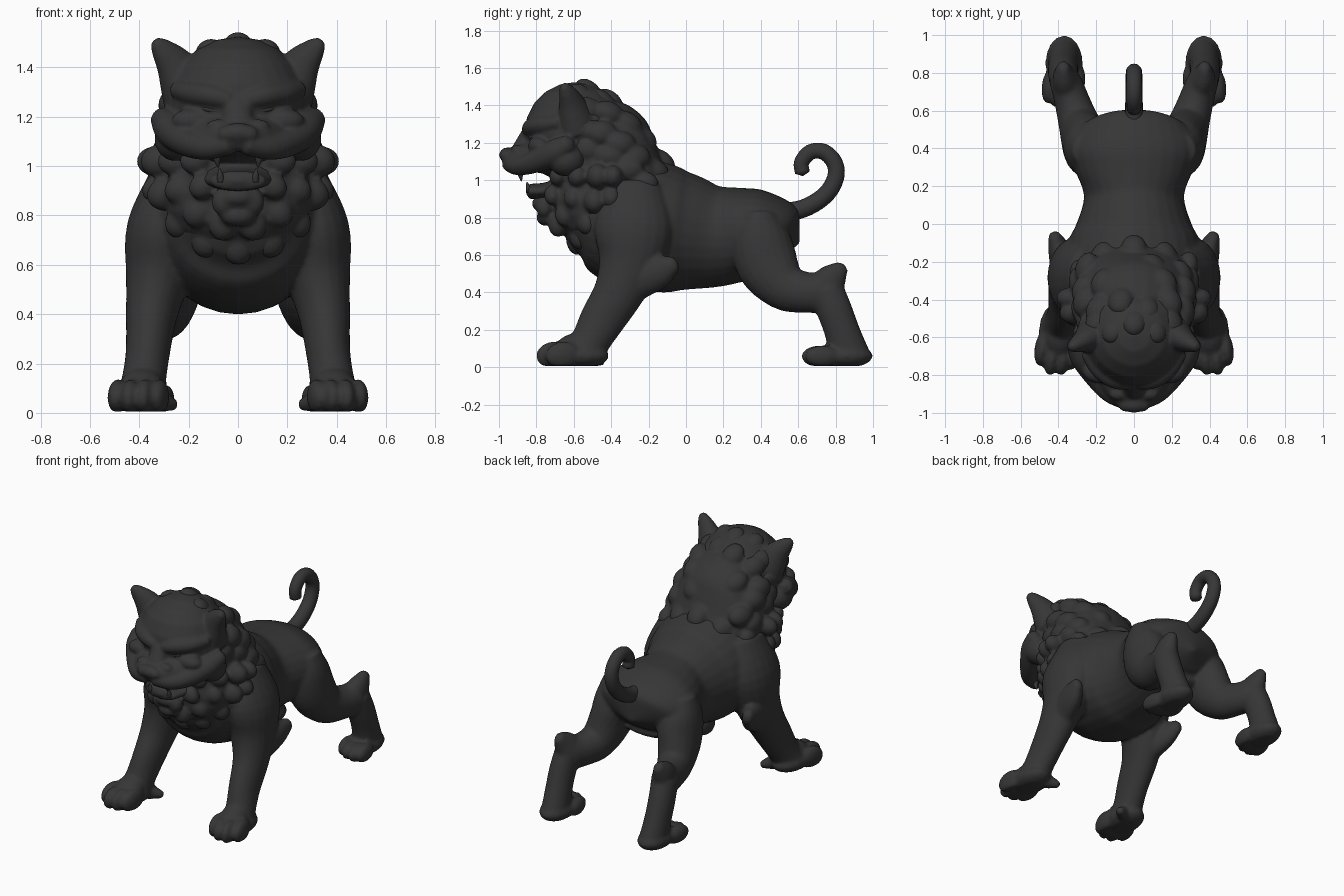
import bpy, bmesh, math
from mathutils import Vector, Matrix, Euler

stone = bpy.data.materials.new("dark_stone")
stone.diffuse_color = (0.037, 0.037, 0.037, 1)


def blob(bm, loc, size, rot=(0, 0, 0), seg=16):
    m = Matrix.LocRotScale(Vector(loc), Euler(rot), Vector(size))
    bmesh.ops.create_uvsphere(bm, u_segments=seg, v_segments=10, radius=1, matrix=m)


def loft(bm, secs, s=1, steps=4, n=20):
    """Smooth tube through (x, y, z, width, depth) sections; s=-1 mirrors it."""
    k = [Vector((q[0] * s, *q[1:])) for q in secs]
    k = [2 * k[0] - k[1]] + k + [2 * k[-1] - k[-2]]
    pts = []
    for i in range(1, len(k) - 2):
        a, b, c, d = k[i - 1:i + 3]
        for j in range(steps):
            t = j / steps
            pts.append(0.5 * (2 * b + (c - a) * t + (2 * a - 5 * b + 4 * c - d) * t * t
                              + (3 * b - a - 3 * c + d) * t ** 3))
    pts.append(k[-2])
    pos = [Vector(p[:3]) for p in pts]
    whole = (pos[-1] - pos[0]).normalized()
    ref = Vector((0, 0, 1)) if abs(whole.x) > 0.5 else Vector((1, 0, 0))
    rings = []
    for i, p in enumerate(pts):
        tan = (pos[min(i + 1, len(pos) - 1)] - pos[max(i - 1, 0)]).normalized()
        u = (ref - tan * ref.dot(tan)).normalized()
        v = tan.cross(u)
        rings.append([bm.verts.new(pos[i] + u * p[3] * math.cos(a) + v * p[4] * math.sin(a))
                      for a in (2 * math.pi * j / n for j in range(n))])
        if i in (0, len(pts) - 1):
            tip = bm.verts.new(pos[i] + tan * (-0.5 if i == 0 else 0.5) * min(p[3], p[4]))
            for j in range(n):
                bm.faces.new((rings[-1][j], rings[-1][(j + 1) % n], tip))
    for r0, r1 in zip(rings, rings[1:]):
        for j in range(n):
            bm.faces.new((r0[j], r0[(j + 1) % n], r1[(j + 1) % n], r1[j]))


def finish(bm, name, voxel=0, smooth=3):
    """Make the object; a voxel size fuses its overlapping pieces."""
    for v in bm.verts:
        v.co.z = max(v.co.z, 0.005)
    bmesh.ops.recalc_face_normals(bm, faces=bm.faces)
    for f in bm.faces:
        f.smooth = True
    me = bpy.data.meshes.new(name)
    bm.to_mesh(me)
    bm.free()
    me.materials.append(stone)
    ob = bpy.data.objects.new(name, me)
    bpy.context.collection.objects.link(ob)
    if voxel:
        r = ob.modifiers.new("fuse", 'REMESH')
        r.mode, r.voxel_size, r.use_smooth_shade = 'VOXEL', voxel, True
        m = ob.modifiers.new("soften", 'SMOOTH')
        m.factor, m.iterations = 0.5, smooth
    return ob


# torso and legs
bm = bmesh.new()
loft(bm, [(0, y, z, w, h) for y, z, w, h in (
    (-.62, .82, .20, .18), (-.50, .82, .30, .29), (-.30, .78, .37, .355), (-.10, .735, .35, .34),
    (0, .72, .305, .315), (.15, .70, .265, .275), (.30, .71, .32, .25),
    (.40, .715, .345, .235), (.50, .71, .30, .19), (.55, .69, .20, .13))], n=28)
for s in (1, -1):
    # front leg, elbow tuft, paw and dewclaw
    loft(bm, [(.25, -.28, .97, .10, .15), (.31, -.28, .75, .14, .21), (.325, -.30, .56, .13, .17),
              (.35, -.36, .40, .105, .135), (.365, -.45, .25, .09, .12),
              (.38, -.51, .14, .09, .105), (.39, -.55, .07, .10, .11)], s)
    loft(bm, [(.36, -.26, .47, .08, .11), (.395, -.14, .515, .06, .09), (.425, -.055, .555, .03, .04)], s)
    blob(bm, (.395 * s, -.57, .06), (.11, .16, .065))
    blob(bm, (.39 * s, -.60, .10), (.09, .12, .08), (.35, 0, s * .15))
    for x, y in ((.32, -.68), (.375, -.71), (.435, -.71), (.487, -.66)):
        blob(bm, (x * s, y, .065), (.04, .095, .072), (.12, 0, s * .15))
    loft(bm, [(.32, -.49, .05, .05, .045), (.255, -.45, .03, .022, .025)], s)
    # hind leg: thigh and shank, lower leg, hock tuft, foot
    loft(bm, [(.20, .39, .80, .13, .11), (.23, .40, .68, .14, .16), (.26, .44, .54, .125, .165),
              (.29, .53, .43, .11, .13), (.325, .64, .40, .095, .11), (.36, .75, .40, .085, .11)], s)
    loft(bm, [(.365, .75, .41, .08, .095), (.375, .795, .30, .08, .095), (.375, .835, .19, .08, .095),
              (.37, .87, .07, .085, .11)], s)
    loft(bm, [(.355, .74, .42, .08, .10), (.37, .785, .48, .06, .08), (.375, .84, .54, .028, .035)], s)
    blob(bm, (.37 * s, .85, .06), (.10, .15, .065))
    for x, y in ((.30, .75), (.35, .72), (.405, .71), (.447, .73)):
        blob(bm, (x * s, y, .058), (.042, .095, .058), (0, 0, s * .12))
finish(bm, "body_and_legs", .012, 4)

# head: skull, muzzle, nose, jaw, lips, brows, ears
bm = bmesh.new()
blob(bm, (0, -.59, 1.25), (.285, .275, .275), seg=28)
loft(bm, [(0, -.62, 1.13, .26, .12), (0, -.80, 1.13, .21, .09), (0, -.90, 1.12, .15, .065),
          (0, -.965, 1.11, .085, .045)])
blob(bm, (0, -.955, 1.135), (.075, .045, .04))
loft(bm, [(0, -.90, 1.15, .06, .04), (0, -.83, 1.25, .06, .05)])
loft(bm, [(0, -.60, .98, .16, .06), (0, -.74, .945, .14, .045), (0, -.84, .94, .11, .04)])
for s in (1, -1):
    loft(bm, [(.03, -.945, 1.09, .045, .045), (.13, -.895, 1.075, .05, .05),
              (.21, -.80, 1.10, .06, .06), (.27, -.70, 1.15, .07, .07),
              (.315, -.62, 1.20, .045, .045)], s)
    blob(bm, (.04 * s, -.955, 1.13), (.045, .04, .035))
    blob(bm, (.25 * s, -.64, 1.11), (.09, .10, .09))
    blob(bm, (.18 * s, -.785, 1.185), (.09, .06, .05))
    loft(bm, [(.03, -.845, 1.265, .035, .035), (.11, -.825, 1.285, .045, .045),
              (.19, -.765, 1.295, .045, .045), (.25, -.68, 1.31, .035, .035)], s)
    loft(bm, [(.195, -.58, 1.28, .115, .11), (.25, -.61, 1.40, .085, .07),
              (.31, -.64, 1.475, .048, .04), (.337, -.655, 1.503, .025, .022)], s)
    blob(bm, (.08 * s, -.90, 1.16), (.05, .035, .03))
finish(bm, "head", .009, 7)

# eyes
bm = bmesh.new()
for s in (1, -1):
    blob(bm, (.115 * s, -.82, 1.23), (.045, .02, .014), (0, -.2 * s, .4 * s))
finish(bm, "eyes")

# fangs and lower teeth
bm = bmesh.new()
for s in (1, -1):
    loft(bm, [(.085, -.885, 1.07, .02, .02), (.085, -.885, 1.03, .015, .015), (.08, -.88, .995, .003, .003)], s, n=10)
    loft(bm, [(.07, -.835, .94, .017, .017), (.072, -.845, .965, .012, .012), (.075, -.85, .99, .003, .003)], s, n=10)
finish(bm, "teeth")

# mane: neck mass, beard mass, rows of curls
bm = bmesh.new()
loft(bm, [(0, y, z, w, h) for y, z, w, h in (
    (-.60, 1.18, .26, .28), (-.46, 1.12, .30, .32), (-.33, 1.03, .31, .27),
    (-.19, .95, .27, .16), (-.07, .90, .18, .12))], n=28)
blob(bm, (0, -.52, .89), (.30, .20, .25), seg=28)
blob(bm, (0, -.78, .875), (.07, .045, .04))
blob(bm, (0, -.75, .80), (.075, .05, .045))
# beard arcs round the jaw: half width, drop, front y, sweep back, count, curl size
for rx, rz, y0, k, n, w in ((.175, .17, -.765, 2.6, 6, .052), (.255, .26, -.69, 1.7, 8, .06),
                            (.315, .34, -.58, 1.1, 9, .068), (.34, .33, -.46, .6, 10, .06)):
    for i in range(n):
        a = math.radians(180 + 180 * i / (n - 1))
        x, z = rx * math.cos(a), 1.02 + rz * math.sin(a)
        blob(bm, (x, y0 + k * x * x, z), (w * 1.2, w * .9, w), (0, -a, 0))
# arcs over the crown and nape: y, centre z, half width, height, count
for y, cz, rx, rz, n in ((-.54, 1.21, .255, .265, 9), (-.43, 1.17, .28, .26, 8),
                         (-.33, 1.10, .295, .245, 7), (-.25, 1.02, .29, .22, 6), (-.15, .96, .22, .14, 5)):
    for i in range(n):
        a = math.radians(-10 + 200 * i / (n - 1))
        blob(bm, (rx * math.cos(a), y + .02 * (-1) ** i, cz + rz * math.sin(a)),
             (.068, .085, .055), (-.7 * math.sin(a), -a + math.pi / 2, 0))
finish(bm, "mane", .011, 5)

# curled tail
bm = bmesh.new()
path = ((.48, .83), (.60, .84), (.70, .885), (.77, .95), (.803, 1.03), (.79, 1.10),
        (.735, 1.152), (.665, 1.15), (.618, 1.095), (.622, 1.04))
loft(bm, [(0, y, z, .048 - .0012 * i, .05 - .0012 * i) for i, (y, z) in enumerate(path)])
finish(bm, "tail")
